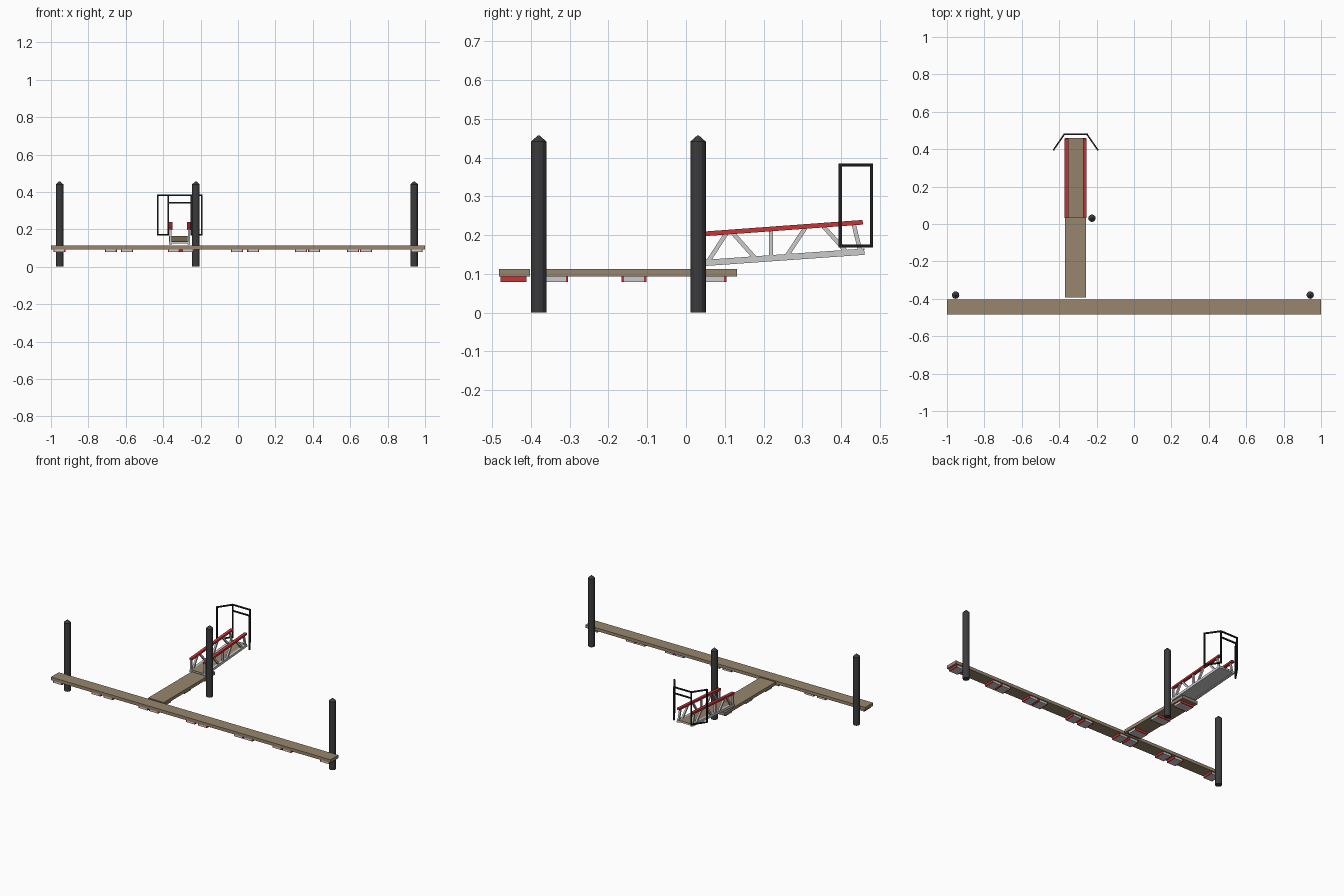
import bpy, bmesh, math
from mathutils import Vector, Matrix

if "Cube" in bpy.data.objects:
    bpy.data.objects.remove(bpy.data.objects["Cube"])

def mat(name, c):
    m = bpy.data.materials.new(name)
    m.diffuse_color = (*c, 1)
    m.use_nodes = True
    m.node_tree.nodes["Principled BSDF"].inputs["Base Color"].default_value = m.diffuse_color
    return m

WOOD = mat("weathered wood", (0.31, 0.24, 0.155))
RED = mat("red", (0.58, 0.035, 0.04))
GREY = mat("light grey metal", (0.6, 0.6, 0.6))
PILE = mat("dark grey pile", (0.045, 0.045, 0.048))
BLACK = mat("black metal", (0.014, 0.016, 0.016))

def finish(name, bm, m):
    bmesh.ops.recalc_face_normals(bm, faces=bm.faces[:])
    me = bpy.data.meshes.new(name)
    bm.to_mesh(me)
    bm.free()
    ob = bpy.data.objects.new(name, me)
    me.materials.append(m)
    bpy.context.collection.objects.link(ob)
    return ob

def add_box(bm, lo, hi):
    lo, hi = Vector(lo), Vector(hi)
    bmesh.ops.create_cube(bm, size=1, matrix=Matrix.Translation((lo + hi) / 2) @ Matrix.Diagonal((*(hi - lo), 1)))

def box(name, lo, hi, m):
    bm = bmesh.new()
    add_box(bm, lo, hi)
    return finish(name, bm, m)

def add_bar(bm, a, b, w, h):
    # rectangular bar from a to b, w wide sideways and h high
    a, b = Vector(a), Vector(b)
    d = (b - a).normalized()
    ref = Vector((1, 0, 0)) if abs(d.x) < 0.3 else Vector((0, 0, 1))
    s = (ref - d * ref.dot(d)).normalized()
    u = d.cross(s)
    r = Matrix((s, u, d)).transposed().to_4x4()
    bmesh.ops.create_cube(bm, size=1, matrix=Matrix.Translation((a + b) / 2) @ r @ Matrix.Diagonal((w, h, (b - a).length, 1)))

# decks
Z0, Z1, ZF = 0.093, 0.113, 0.079
X0, X1, XC = -0.368, -0.256, -0.312
box("main_deck", (-1, -0.483, Z0), (1, -0.403, Z1), WOOD)
box("finger_deck", (X0, -0.392, Z0), (X1, 0.131, Z1), WOOD)

# floats: grey blocks with red end plates
T = 0.006
floats, ends = bmesh.new(), bmesh.new()
for x in (-0.987, -0.712, -0.625, -0.375, -0.300, -0.037, 0.049, 0.305, 0.375, 0.583, 0.652, 0.923):
    y0, y1 = -0.479, -0.411
    add_box(floats, (x + T, y0, ZF), (x + 0.064 - T, y1, Z0))
    for e in (x, x + 0.064 - T):
        add_box(ends, (e, y0, ZF), (e + T, y1, Z0))
for y in (-0.368, -0.166, 0.040):
    add_box(floats, (X0 + 0.01, y + T, ZF), (X1 - 0.01, y + 0.064 - T, Z0))
    for e in (y, y + 0.064 - T):
        add_box(ends, (X0 + 0.01, e, ZF), (X1 - 0.01, e + T, Z0))
finish("floats", floats, GREY)
finish("float_end_plates", ends, RED)

# mooring piles with pointed caps
for i, (x, y) in enumerate(((-0.954, -0.380), (0.942, -0.380), (-0.225, 0.031))):
    bm = bmesh.new()
    for z0, z1, r2 in ((0, 0.441, 0.02), (0.441, 0.457, 0.002)):
        bmesh.ops.create_cone(bm, cap_ends=True, segments=12, radius1=0.02, radius2=r2, depth=z1 - z0,
                              matrix=Matrix.Translation((x, y, (z0 + z1) / 2)))
    finish("pile_%d" % (i + 1), bm, PILE)

# sloping gangway
YA, YB = 0.032, 0.46
def low(y):
    return 0.127 + (y - YA) / (YB - YA) * 0.030
def high(y):
    return 0.202 + (y - YA) / (YB - YA) * 0.031

bm = bmesh.new()
add_bar(bm, (XC, YA, low(YA)), (XC, YB, low(YB)), 0.084, 0.008)
finish("gangway_base", bm, GREY)
bm = bmesh.new()
add_bar(bm, (XC, YA, low(YA) + 0.006), (XC, YB, low(YB) + 0.006), 0.084, 0.004)
finish("gangway_walkway", bm, WOOD)

truss, rails = bmesh.new(), bmesh.new()
WEB = ((0.038, 0.038), (0.055, 0.106), (0.181, 0.118), (0.219, 0.219), (0.258, 0.310), (0.416, 0.352), (0.450, 0.432))
for x in (XC - 0.049, XC + 0.049):
    add_bar(truss, (x, YA, low(YA)), (x, YB, low(YB)), 0.014, 0.016)
    add_bar(rails, (x, YA, high(YA)), (x, YB - 0.004, high(YB)), 0.019, 0.012)
    for yl, yh in WEB:
        add_bar(truss, (x, yl, low(yl)), (x, yh, high(yh)), 0.011, 0.011)
finish("gangway_truss", truss, GREY)
finish("gangway_handrails", rails, RED)

# security gate: two angled wing frames joined by top bars
bm = bmesh.new()
ZL, ZH, W = 0.172, 0.381, 0.008
YG = 0.479
for s in (-1, 1):
    inner, outer = (XC + s * 0.061, YG), (XC + s * 0.117, 0.398)
    for p in (inner, outer):
        add_bar(bm, (*p, ZL - W / 2), (*p, ZH + W / 2), W, W)
    for z in (ZL, ZH):
        add_bar(bm, (*inner, z), (*outer, z), W, W)
for z in (0.342, ZH):
    add_bar(bm, (XC - 0.061, YG, z), (XC + 0.061, YG, z), W, W)
finish("gate_frame", bm, BLACK)
